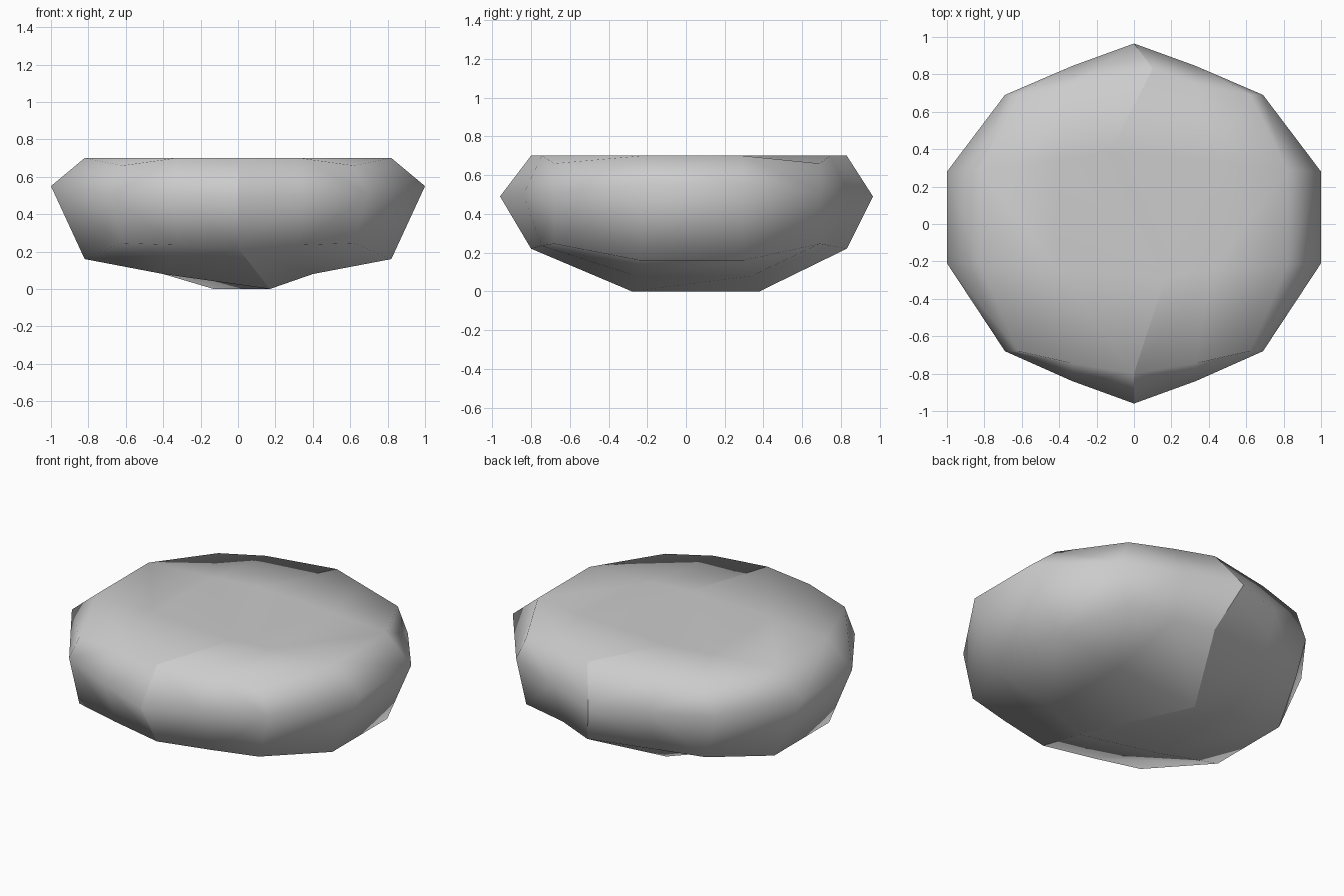
import bpy, bmesh

if "Cube" in bpy.data.objects:
    bpy.data.objects.remove(bpy.data.objects["Cube"])

# Rows run front to back. Zigzag crack: (x, y), shared by both halves, top and bottom
SEAM = [(0, -.80), (.17, -.28), (-.13, .38), (.10, .83)]
TOP_Z = [.70, .70, .70, .70]
LOW_Z = [.22, 0, 0, .22]
# Outer end of each row (mirrored by side)
TOP_OUT = [(.62, -.68, .66), (.82, -.22, .70), (.82, .29, .70), (.62, .69, .66)]
LOW_OUT = [(.62, -.68, .245), (.82, -.24, .16), (.82, .30, .16), (.62, .69, .245)]
TOP_MID = [(.33, -.745, .70), (.41, -.25, .70), (.41, .34, .70), (.33, .745, .70)]
LOW_MID = [(.33, -.745, .235), (.40, -.26, .08), (.40, .34, .08), (.33, .745, .235)]
# Widest ring, front to back
RING = [(0, -.96, .49), (.33, -.84, .50), (.69, -.68, .51), (1, -.21, .55),
        (1, .28, .55), (.69, .69, .51), (.33, .845, .50), (0, .965, .49)]


def make_half(name, side):
    bm = bmesh.new()

    def vert(p):
        return bm.verts.new((side * p[0], p[1], p[2]))

    def grid(zs, mids, outs):
        return [[bm.verts.new((*s, z)), vert(m), vert(o)]
                for s, z, m, o in zip(SEAM, zs, mids, outs)]

    def rim(g):
        return g[0] + [g[1][2], g[2][2]] + g[3][::-1]

    top = grid(TOP_Z, TOP_MID, TOP_OUT)
    low = grid(LOW_Z, LOW_MID, LOW_OUT)
    ring = [vert(p) for p in RING]

    # Top and underside
    for g in (top, low):
        for j in range(3):
            for i in range(2):
                bm.faces.new((g[j][i], g[j][i + 1], g[j + 1][i + 1], g[j + 1][i]))
    # Side bands
    for edge in (rim(top), rim(low)):
        for i in range(7):
            bm.faces.new((edge[i], edge[i + 1], ring[i + 1], ring[i]))
    for f in bm.faces:
        f.smooth = True

    # Broken inner wall, with a sharp border
    wall = [bm.faces.new((top[j][0], top[j + 1][0], low[j + 1][0], low[j][0]))
            for j in range(3)]
    wall.append(bm.faces.new((ring[0], top[0][0], low[0][0])))
    wall.append(bm.faces.new((ring[7], top[3][0], low[3][0])))
    for f in wall:
        for e in f.edges:
            e.smooth = False

    bmesh.ops.recalc_face_normals(bm, faces=bm.faces[:])
    mesh = bpy.data.meshes.new(name)
    bm.to_mesh(mesh)
    bm.free()
    obj = bpy.data.objects.new(name, mesh)
    bpy.context.collection.objects.link(obj)
    return obj


make_half("right_stone_half", 1)
make_half("left_stone_half", -1)
